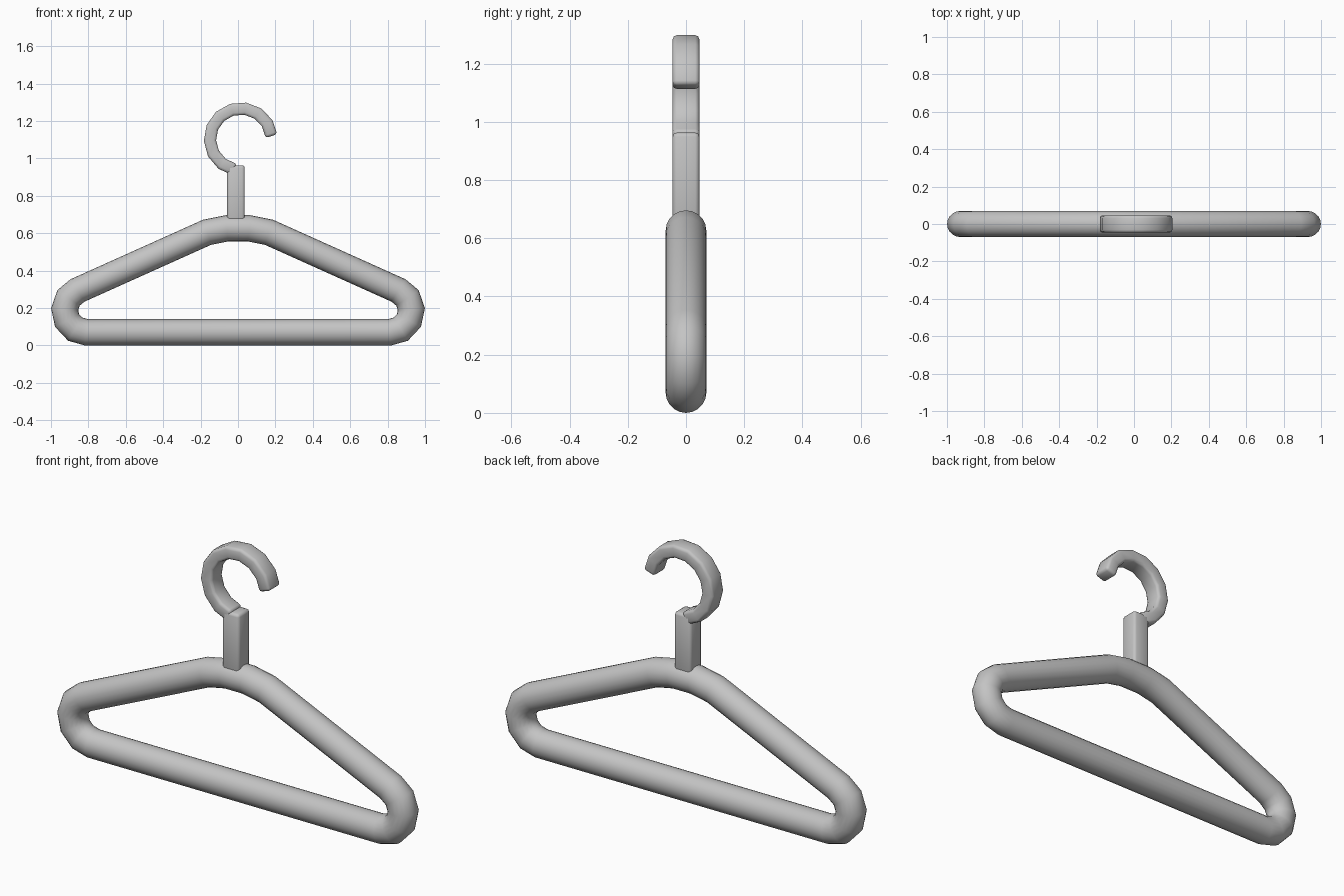
import bpy, bmesh
from math import sin, cos, pi, radians
from mathutils import Vector

cube = bpy.data.objects.get("Cube")
if cube:
    bpy.data.objects.remove(cube, do_unlink=True)

# One grey plastic for the whole hanger
grey = bpy.data.materials.new("grey plastic")
grey.use_nodes = True
colour = (0.55, 0.55, 0.55, 1)
grey.diffuse_color = colour
grey.node_tree.nodes["Principled BSDF"].inputs["Base Color"].default_value = colour


def arc(cx, cz, r, start, end, steps):
    """Points of an arc in the front plane, as (x, z) vectors."""
    angles = [radians(start + (end - start) * i / steps) for i in range(steps + 1)]
    return [Vector((cx + r * cos(a), cz + r * sin(a))) for a in angles]


def sweep(bm, path, profile, closed):
    """Sweep an (outward, depth) profile along an (x, z) path with mitred corners."""
    count, rings = len(path), []
    for i, p in enumerate(path):
        before, after = path[i - 1], path[(i + 1) % count]
        d_in, d_out = (p - before).normalized(), (after - p).normalized()
        if not closed and i == 0:
            d_in = d_out
        if not closed and i == count - 1:
            d_out = d_in
        tangent = (d_in + d_out).normalized()
        side = Vector((tangent.y, -tangent.x)) / tangent.dot(d_in)
        rings.append([bm.verts.new((p.x + side.x * u, v, p.y + side.y * u))
                      for u, v in profile])
    n = len(profile)
    for i in range(count if closed else count - 1):
        a, b = rings[i], rings[(i + 1) % count]
        for j in range(n):
            k = (j + 1) % n
            bm.faces.new((a[j], a[k], b[k], b[j]))
    if not closed:
        bm.faces.new(rings[0])
        bm.faces.new(rings[-1])
    bmesh.ops.recalc_face_normals(bm, faces=bm.faces)


def soften(bm, width):
    """Round off only the strong edges."""
    edges = [e for e in bm.edges if e.calc_face_angle(0) > 0.9]
    bmesh.ops.bevel(bm, geom=edges, offset=width, segments=2, profile=0.5,
                    affect='EDGES', clamp_overlap=True)


def finish(bm, name, angle):
    mesh = bpy.data.meshes.new(name)
    bm.to_mesh(mesh)
    bm.free()
    mesh.materials.append(grey)
    obj = bpy.data.objects.new(name, mesh)
    bpy.context.collection.objects.link(obj)
    bpy.ops.object.select_all(action='DESELECT')
    obj.select_set(True)
    bpy.context.view_layer.objects.active = obj
    bpy.ops.object.shade_smooth_by_angle(angle=radians(angle))


# Triangular tube frame: right half of the path, then its mirror image
half = arc(0.81, 0.187, 0.117, -90, 66, 5) + [Vector((0.165, 0.605)), Vector((0.06, 0.626))]
path = half + [Vector((-p.x, p.y)) for p in reversed(half)]
circle = [(0.07 * cos(2 * pi * i / 20), 0.07 * sin(2 * pi * i / 20)) for i in range(20)]
bm = bmesh.new()
sweep(bm, path, circle, True)
finish(bm, "hanger_frame", 60)

# Upright stem
bm = bmesh.new()
rect = [(-0.047, -0.046), (0.047, -0.046), (0.047, 0.046), (-0.047, 0.046)]
sweep(bm, [Vector((-0.011, 0.62)), Vector((-0.011, 0.963))], rect, False)
soften(bm, 0.014)
finish(bm, "hanger_stem", 50)

# Open hook, its lower end buried in the stem
bm = bmesh.new()
rect = [(-0.032, -0.046), (0.032, -0.046), (0.032, 0.046), (-0.032, 0.046)]
sweep(bm, arc(0.015, 1.102, 0.165, 6, 258, 10), rect, False)
soften(bm, 0.014)
finish(bm, "hanger_hook", 50)
